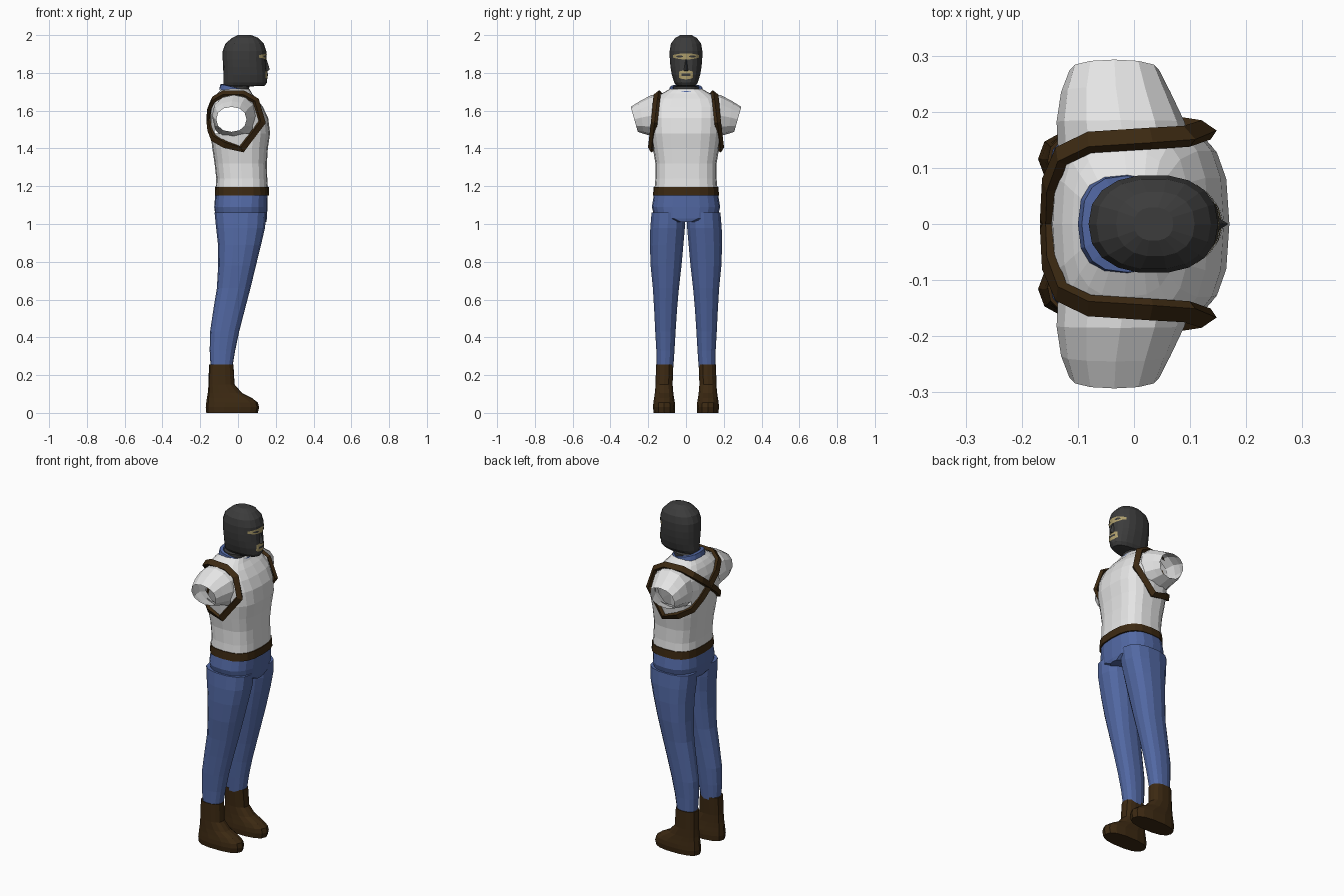
import bpy, bmesh, math
from mathutils import Vector
from mathutils.bvhtree import BVHTree

if "Cube" in bpy.data.objects:
    bpy.data.objects.remove(bpy.data.objects["Cube"])

def material(name, rgb):
    m = bpy.data.materials.new(name)
    m.diffuse_color = (*rgb, 1)
    m.use_nodes = True
    m.node_tree.nodes["Principled BSDF"].inputs["Base Color"].default_value = m.diffuse_color
    return m

GREY = material("charcoal_knit", (0.045, 0.045, 0.045))
WHITE = material("white_cloth", (0.78, 0.78, 0.78))
BLUE = material("blue_cloth", (0.085, 0.14, 0.37))
BROWN = material("brown_leather", (0.045, 0.022, 0.006))
TAN = material("tan_skin", (0.42, 0.34, 0.15))

def finish(name, bm, mat):
    bmesh.ops.recalc_face_normals(bm, faces=bm.faces)
    me = bpy.data.meshes.new(name)
    bm.to_mesh(me)
    bm.free()
    me.materials.append(mat)
    ob = bpy.data.objects.new(name, me)
    bpy.context.collection.objects.link(ob)
    return ob

def skin(bm, rings, caps=True):
    """Skin closed rings of points into a tube."""
    vs = [[bm.verts.new(p) for p in r] for r in rings]
    n = len(vs[0])
    for a, b in zip(vs, vs[1:]):
        for i in range(n):
            j = (i + 1) % n
            bm.faces.new((a[i], a[j], b[j], b[i]))
    if caps:
        bm.faces.new(vs[0][::-1])
        bm.faces.new(vs[-1])

def circle(n, e):
    """Unit superellipse points."""
    for k in range(n):
        a = math.tau * k / n
        c, s = math.cos(a), math.sin(a)
        yield (math.copysign(abs(c) ** (2 / e), c), math.copysign(abs(s) ** (2 / e), s))

def level(z, x0, x1, y0, y1, n, e, tilt=0):
    return [Vector(((x0 + x1) / 2 + u * (x1 - x0) / 2, (y0 + y1) / 2 + v * (y1 - y0) / 2,
                    z - tilt * u)) for u, v in circle(n, e)]

def flip(rings, s):
    return [[Vector((p.x, p.y * s, p.z)) for p in r] for r in rings]

def body(name, rows, mat, n=16, e=2.4, caps=True, tilt=0):
    """Symmetric loft; rows are z, back x, front x, half width."""
    bm = bmesh.new()
    skin(bm, [level(z, a, b, -w, w, n, e, tilt) for z, a, b, w in rows], caps)
    return finish(name, bm, mat)

def pair(name, rings, mat, caps=True):
    for side, s in (("left", 1), ("right", -1)):
        bm = bmesh.new()
        skin(bm, flip(rings, s), caps)
        finish(f"{side}_{name}", bm, mat)

# Masked head with neck
head = body("head", [
    (1.66, -.07, .055, .065), (1.728, -.075, .06, .066), (1.732, -.076, .142, .052),
    (1.75, -.077, .154, .064), (1.79, -.077, .154, .076), (1.83, -.079, .150, .083),
    (1.87, -.081, .148, .087), (1.915, -.081, .150, .088), (1.955, -.067, .137, .081),
    (1.985, -.032, .108, .058), (2.0, .0, .07, .03)], GREY, 18, 2.3)

# Nose wedge
bm = bmesh.new()
skin(bm, [[(.14, -.018, 1.805), (.168, 0, 1.815), (.14, .018, 1.805)],
          [(.14, -.012, 1.835), (.163, 0, 1.835), (.14, .012, 1.835)],
          [(.14, -.007, 1.875), (.15, 0, 1.875), (.14, .007, 1.875)]])
finish("nose", bm, GREY)

# Face openings: thin patches laid on the head
tree = BVHTree.FromPolygons([v.co for v in head.data.vertices],
                            [p.vertices for p in head.data.polygons])

def patch(name, y0, y1, z0, z1, mat, lift, bow=0):
    bm = bmesh.new()
    cols, n = [], 10
    for i in range(n + 1):
        t = i / n
        shrink = bow * (2 * t - 1) ** 2 * (z1 - z0) / 2
        col = []
        for z in (z0 + shrink, (z0 + z1) / 2, z1 - shrink):
            p, nrm, _, _ = tree.ray_cast(Vector((1, y0 + (y1 - y0) * t, z)), Vector((-1, 0, 0)))
            col.append(bm.verts.new(p + Vector((lift, 0, 0))))
        cols.append(col)
    for a, b in zip(cols, cols[1:]):
        for k in (0, 1):
            bm.faces.new((a[k], b[k], b[k + 1], a[k + 1]))
    finish(name, bm, mat)

patch("eye_opening", -.07, .07, 1.871, 1.904, TAN, .003, .6)
patch("mouth_opening", -.036, .036, 1.766, 1.814, TAN, .003, .3)
patch("mouth_line", -.024, .024, 1.784, 1.796, GREY, .005)
for side, s in (("left", 1), ("right", -1)):
    patch(f"{side}_eye", s * .016, s * .052, 1.881, 1.893, GREY, .005, .8)

# Slanted collar
body("collar", [(1.695, -.10, .078, .090), (1.722, -.093, .068, .086),
                (1.722, -.075, .052, .070), (1.68, -.075, .052, .068)],
     BLUE, 16, 2.6, False, .018)

# Shirt, hollow with arm holes
shirt = body("shirt", [
    (1.17, -.12, .160, .168), (1.24, -.115, .155, .162), (1.32, -.124, .153, .162),
    (1.40, -.136, .158, .175), (1.48, -.145, .170, .186), (1.56, -.148, .160, .190),
    (1.62, -.145, .132, .190), (1.665, -.128, .098, .168), (1.69, -.11, .075, .13),
    (1.715, -.085, .06, .085)], WHITE, 20, 2.8, False)
bm = bmesh.new()
bm.from_mesh(shirt.data)
hole = [f for f in bm.faces for c in [f.calc_center_median()]
        if abs(c.y) > .125 and 1.49 < c.z < 1.66 and -.125 < c.x < .08]
bmesh.ops.delete(bm, geom=hole, context='FACES')
bm.to_mesh(shirt.data)
bm.free()

# Short open sleeves; rows are back x, front x, (y, z) at bottom and top
def sleeve_ring(x0, x1, yb, zb, yt, zt):
    return [Vector(((x0 + x1) / 2 + u * (x1 - x0) / 2, (yb + yt) / 2 + v * (yt - yb) / 2,
                    (zb + zt) / 2 + v * (zt - zb) / 2)) for u, v in circle(12, 2.2)]

pair("sleeve", [sleeve_ring(*r) for r in (
    (-.135, .105, .13, 1.44, .12, 1.69), (-.138, .09, .18, 1.465, .185, 1.682),
    (-.130, .065, .225, 1.478, .245, 1.65), (-.115, .045, .255, 1.488, .293, 1.62))], WHITE, False)

# Belt
body("belt", [(1.15, -.123, .165, .175), (1.195, -.122, .164, .171)], BROWN, 20, 2.7)

# Trousers: hips and two legs
body("trouser_hips", [(1.01, -.105, .150, .06), (1.03, -.118, .153, .165),
                      (1.09, -.126, .156, .181), (1.16, -.12, .157, .169)], BLUE, 20, 2.6)
pair("trouser_leg", [level(*r, 14, 2.4) for r in (
    (.24, -.145, -.03, .066, .156), (.33, -.150, -.015, .060, .158), (.43, -.148, .006, .054, .164),
    (.55, -.130, .037, .046, .170), (.66, -.112, .066, .036, .177), (.78, -.105, .095, .022, .189),
    (.89, -.106, .122, .012, .193), (.98, -.116, .143, .004, .191), (1.06, -.124, .150, .004, .184))], BLUE)

# Boots
pair("boot", [level(*r, 14, 2.5) for r in (
    (0, -.168, .105, .058, .172), (.03, -.171, .112, .056, .176), (.055, -.168, .105, .058, .174),
    (.078, -.165, .075, .062, .170), (.105, -.160, .022, .066, .166), (.15, -.156, -.018, .070, .162),
    (.255, -.154, -.024, .066, .160))], BROWN)

# Crossed shoulder harness: one strap loop mirrored, meeting mid-back
path = [Vector(p) for p in (
    (-.156, 0, 1.56), (-.153, .07, 1.615), (-.132, .122, 1.66), (-.08, .147, 1.69),
    (.03, .154, 1.69), (.095, .158, 1.655), (.13, .170, 1.54), (.02, .187, 1.395),
    (-.07, .176, 1.42), (-.132, .128, 1.455), (-.15, .07, 1.505), (-.156, 0, 1.56))]
rings = []
for i, p in enumerate(path):
    t = (path[min(i + 1, len(path) - 1)] - path[max(i - 1, 0)]).normalized()
    out = p - Vector((0, 0, 1.5))
    out = (out - t * out.dot(t)).normalized()
    w = t.cross(out) * .017
    rings.append([p + w - out * .012, p + w + out * .007, p - w + out * .007, p - w - out * .012])
pair("harness_strap", rings, BROWN)
